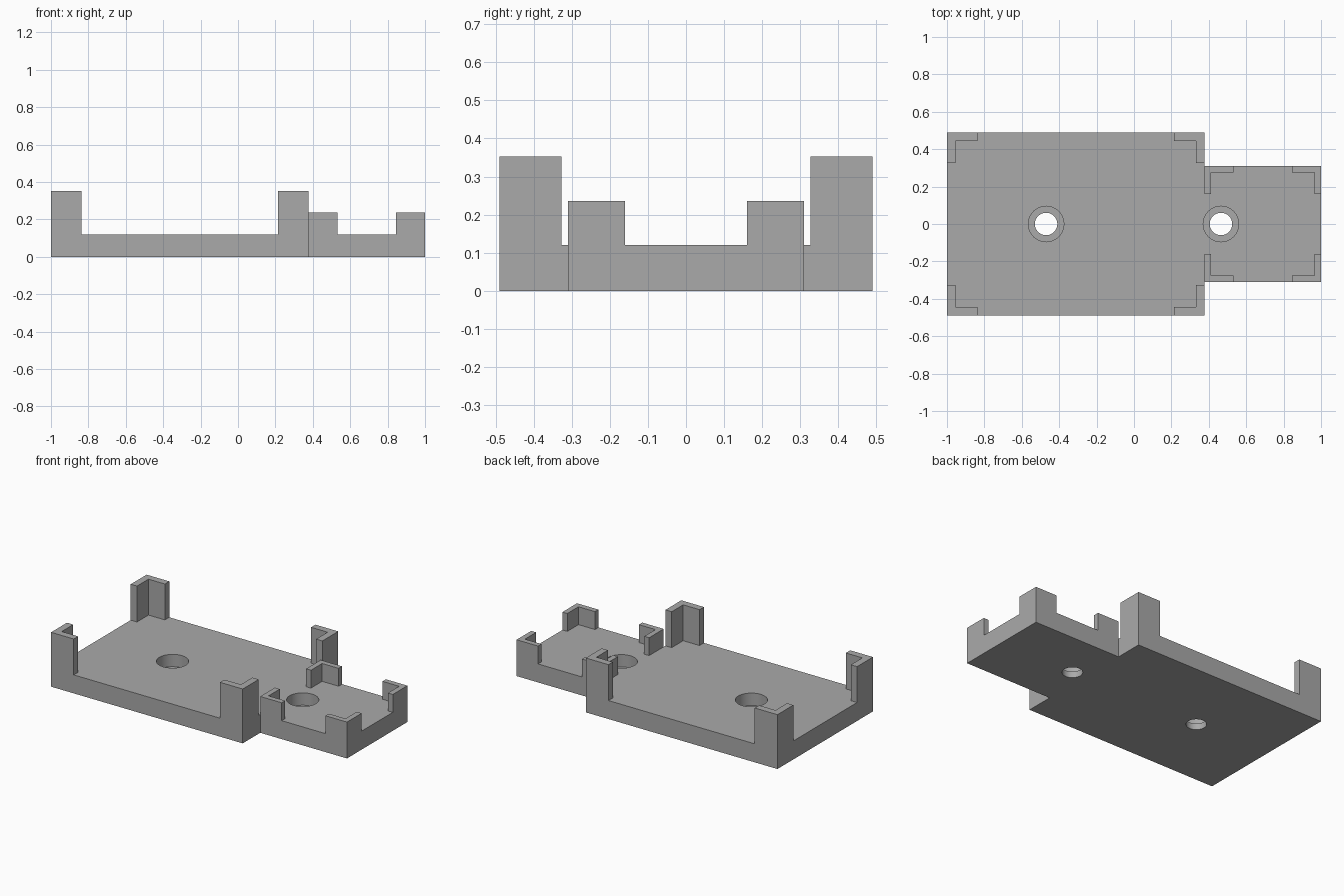
import bpy
import bmesh

cube = bpy.data.objects.get("Cube")
if cube:
    bpy.data.objects.remove(cube, do_unlink=True)

grey = bpy.data.materials.new("plain grey")
grey.use_nodes = True
COLOUR = (0.4, 0.4, 0.4, 1)
grey.diffuse_color = COLOUR
grey.node_tree.nodes["Principled BSDF"].inputs["Base Color"].default_value = COLOUR

LEFT, STEP, RIGHT = -1.0, 0.377, 1.0
BIG_Y, SMALL_Y = 0.49, 0.31
PLATE = 0.12


def prism(name, outline, z0, z1):
    """Extrude a flat outline between two heights."""
    bm = bmesh.new()
    face = bm.faces.new([bm.verts.new((x, y, z0)) for x, y in outline])
    walls = bmesh.ops.extrude_face_region(bm, geom=[face])
    top = [v for v in walls["geom"] if isinstance(v, bmesh.types.BMVert)]
    bmesh.ops.translate(bm, verts=top, vec=(0, 0, z1 - z0))
    bmesh.ops.recalc_face_normals(bm, faces=bm.faces)
    mesh = bpy.data.meshes.new(name)
    bm.to_mesh(mesh)
    bm.free()
    mesh.materials.append(grey)
    obj = bpy.data.objects.new(name, mesh)
    bpy.context.collection.objects.link(obj)
    return obj


def drill(target, x, radius, z0, z1):
    """Cut a round vertical hole on the centre line."""
    bpy.ops.mesh.primitive_cylinder_add(vertices=48, radius=radius, depth=z1 - z0,
                                        location=(x, 0, (z0 + z1) / 2))
    cutter = bpy.context.object
    cutter.hide_render = True
    cutter.data.materials.append(grey)
    mod = target.modifiers.new("hole", 'BOOLEAN')
    mod.operation = 'DIFFERENCE'
    mod.solver = 'EXACT'
    mod.object = cutter
    bpy.context.view_layer.objects.active = target
    bpy.ops.object.modifier_apply(modifier=mod.name)
    bpy.data.objects.remove(cutter, do_unlink=True)


def corner_bracket(name, x, y, dx, dy, length_x, length_y, wall, top):
    """L-shaped post at corner (x, y), arms running inward along dx, dy."""
    shape = [(0, 0), (length_x, 0), (length_x, wall),
             (wall, wall), (wall, length_y), (0, length_y)]
    return prism(name, [(x + dx * u, y + dy * v) for u, v in shape], PLATE, top)


# Stepped base plate: wide bay and narrow bay in one piece
half = [(LEFT, BIG_Y), (STEP, BIG_Y), (STEP, SMALL_Y), (RIGHT, SMALL_Y)]
base = prism("base_plate", half + [(x, -y) for x, y in reversed(half)], 0, PLATE)

# Counterbored screw holes
for hole_x in (-0.47, 0.465):
    drill(base, hole_x, 0.06, -0.1, 0.3)
    drill(base, hole_x, 0.095, 0.04, 0.3)

bpy.ops.object.select_all(action='DESELECT')
base.select_set(True)
bpy.context.view_layer.objects.active = base
bpy.ops.object.shade_smooth_by_angle()

# Corner brackets for both bays
for side, sy in (("front", -1), ("back", 1)):
    for end, sx, big_x, small_x in (("right", 1, LEFT, STEP), ("left", -1, STEP, RIGHT)):
        corner_bracket(f"wide_bay_bracket_{side}_{end}", big_x, sy * BIG_Y, sx, -sy,
                       0.163, 0.163, 0.045, 0.353)
        corner_bracket(f"narrow_bay_bracket_{side}_{end}", small_x, sy * SMALL_Y, sx, -sy,
                       0.154, 0.15, 0.035, 0.236)
